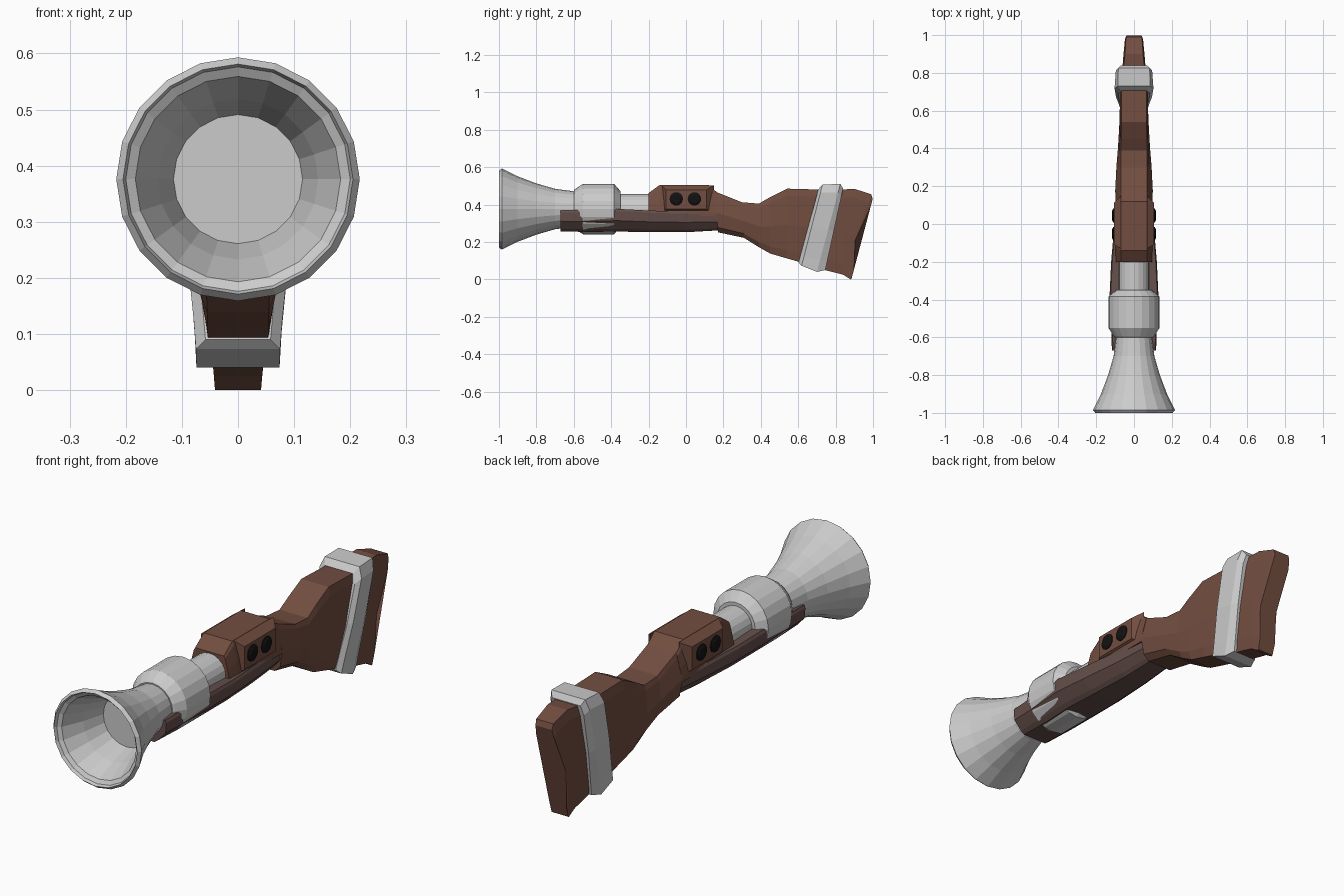
import bpy, bmesh, math

AXIS_Z = 0.376
SIDES = 20


def material(name, rgb):
    m = bpy.data.materials.new(name)
    m.diffuse_color = (*rgb, 1)
    return m


WOOD = material("wood", (0.17, 0.075, 0.052))
DARK_WOOD = material("dark_wood", (0.13, 0.078, 0.07))
BLACK = material("black", (0.006, 0.006, 0.006))


def finish(bm, name, mat=None):
    bmesh.ops.recalc_face_normals(bm, faces=bm.faces)
    mesh = bpy.data.meshes.new(name)
    bm.to_mesh(mesh)
    bm.free()
    ob = bpy.data.objects.new(name, mesh)
    bpy.context.collection.objects.link(ob)
    if mat:
        mesh.materials.append(mat)
    return ob


def bridge(bm, a, b):
    for i in range(len(a)):
        j = (i + 1) % len(a)
        bm.faces.new((a[i], a[j], b[j], b[i]))


def skin(rings, name, mat=None):
    """Closed body through a list of point rings."""
    bm = bmesh.new()
    rows = [[bm.verts.new(p) for p in r] for r in rings]
    for a, b in zip(rows, rows[1:]):
        bridge(bm, a, b)
    bm.faces.new(rows[0])
    bm.faces.new(rows[-1])
    return finish(bm, name, mat)


def lathe(profile, name):
    """Profile of (y, radius) turned round the barrel axis."""
    ang = [2 * math.pi * i / SIDES for i in range(SIDES)]
    return skin([[(r * math.sin(a), y, AXIS_Z + r * math.cos(a)) for a in ang]
                 for y, r in profile], name)


FRACTIONS = (0, 0.1, 0.52, 0.88, 1)


def loft(stations, name, mat=None):
    """Station: top (y, z), bottom (y, z), five half widths downwards, y shift at mid height."""
    rings = []
    for (ty, tz), (by, bz), widths, bend in stations:
        side = [(w, ty + (by - ty) * f + (bend if f == 0.52 else 0), tz + (bz - tz) * f)
                for f, w in zip(FRACTIONS, widths)]
        rings.append(side + [(-x, y, z) for x, y, z in reversed(side)])
    return skin(rings, name, mat)


# Flared muzzle with its hollow, and the barrel behind it
lathe([(-0.78, 0.115), (-0.88, 0.143), (-0.975, 0.183), (-0.985, 0.2), (-1.0, 0.205),
       (-0.985, 0.217), (-0.9, 0.175), (-0.8, 0.137), (-0.7, 0.108), (-0.6, 0.095),
       (-0.4, 0.08), (0.0, 0.08)], "barrel")

# Thick ring round the barrel
lathe([(-0.6, 0.1), (-0.595, 0.106), (-0.55, 0.135), (-0.385, 0.135), (-0.35, 0.095), (-0.35, 0.08)],
      "barrel_ring")

# Wooden forestock under the barrel
loft([((y, t), (y, b), (w - 0.006, w, w * 0.97, w * 0.66, w * 0.5), 0) for y, t, b, w in
      [(-0.67, 0.367, 0.257, 0.117), (-0.52, 0.372, 0.253, 0.122), (-0.37, 0.377, 0.256, 0.129),
       (-0.2, 0.368, 0.252, 0.121), (0.0, 0.362, 0.252, 0.104), (0.175, 0.358, 0.262, 0.09)]],
     "forestock", DARK_WOOD)

# Receiver block
block = (0.07, 0.077, 0.09, 0.098, 0.098)
loft([((y, z), (y, 0.34), block, 0) for y, z in
      [(-0.2, 0.462), (-0.14, 0.505), (0.12, 0.505), (0.17, 0.462)]], "receiver", WOOD)

# Raised side panels with pairs of round black insets
for s, label in ((1, "right"), (-1, "left")):
    skin([[(s * x, y0, z0), (s * x, y1, z0), (s * x, y1, z1), (s * x, y0, z1)]
          for x, y0, y1, z0, z1 in ((0.07, -0.13, 0.15, 0.355, 0.503),
                                    (0.107, -0.108, 0.11, 0.375, 0.478))],
         "side_panel_" + label, WOOD)
    for k, y in enumerate((-0.052, 0.045)):
        skin([[(s * x, y + r * math.cos(a), 0.43 + r * math.sin(a))
               for a in (2 * math.pi * i / 16 for i in range(16))]
              for x, r in ((0.09, 0.036), (0.11, 0.036), (0.117, 0.022))],
             f"inset_{label}_{k + 1}", BLACK)

# Shoulder stock, running through the band to the butt
loft([
    ((0.165, 0.466), (0.17, 0.252), (0.07, 0.077, 0.1, 0.088, 0.06), 0),
    ((0.30, 0.412), (0.31, 0.222), (0.07, 0.077, 0.093, 0.08, 0.058), 0),
    ((0.39, 0.405), (0.39, 0.172), (0.069, 0.076, 0.086, 0.072, 0.056), 0),
    ((0.45, 0.44), (0.45, 0.138), (0.068, 0.075, 0.082, 0.068, 0.055), 0),
    ((0.54, 0.485), (0.54, 0.112), (0.067, 0.074, 0.077, 0.064, 0.055), 0),
    ((0.72, 0.48), (0.63, 0.086), (0.066, 0.073, 0.072, 0.06, 0.053), 0),
    ((0.83, 0.48), (0.74, 0.05), (0.055, 0.062, 0.062, 0.052, 0.045), 0),
    ((0.90, 0.484), (0.84, 0.025), (0.048, 0.056, 0.056, 0.048, 0.043), -0.015),
    ((0.99, 0.455), (0.88, 0.0), (0.042, 0.048, 0.048, 0.044, 0.041), -0.03),
    ((0.998, 0.43), (0.885, 0.003), (0.04, 0.045, 0.045, 0.042, 0.04), -0.035),
], "stock", WOOD)

# Slanted metal band round the stock
loft([
    ((0.708, 0.482), (0.602, 0.09), (0.07, 0.085, 0.078, 0.062, 0.058), 0),
    ((0.73, 0.507), (0.618, 0.073), (0.085, 0.103, 0.095, 0.079, 0.075), 0),
    ((0.825, 0.51), (0.70, 0.04), (0.083, 0.096, 0.09, 0.077, 0.074), 0),
    ((0.84, 0.485), (0.745, 0.05), (0.07, 0.08, 0.075, 0.062, 0.058), 0),
], "stock_band")
